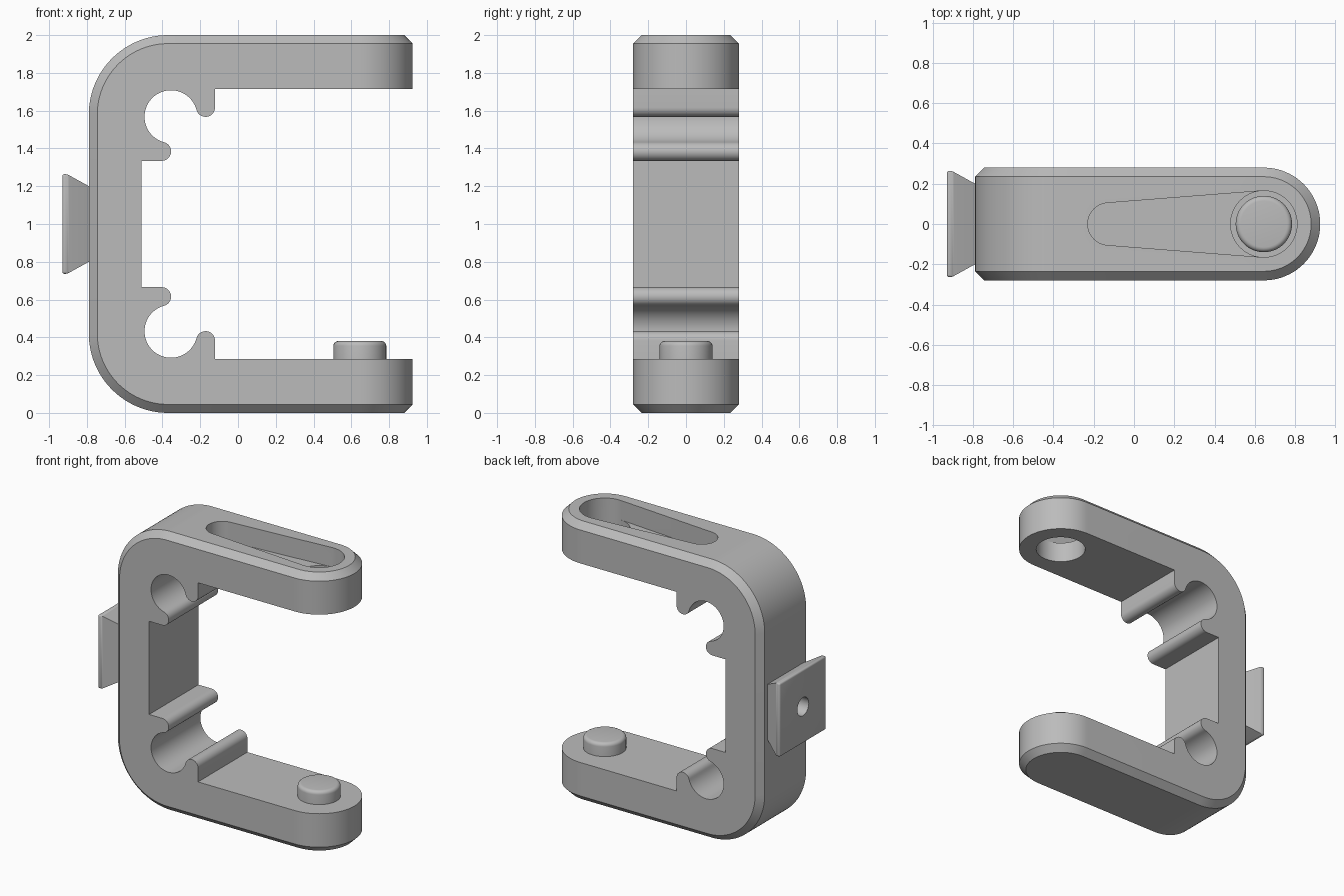
import bpy, bmesh
from math import sin, cos, radians
from mathutils import Vector

cube = bpy.data.objects.get("Cube")
if cube:
    bpy.data.objects.remove(cube, do_unlink=True)

grey = bpy.data.materials.new("plain_grey")
grey.use_nodes = True
colour = (0.5, 0.5, 0.5, 1)
grey.diffuse_color = colour
grey.node_tree.nodes["Principled BSDF"].inputs["Base Color"].default_value = colour


def arc(cx, cy, r, start, end, steps=24):
    """Points along an arc, angles in degrees."""
    angles = [radians(start + (end - start) * i / steps) for i in range(steps + 1)]
    return [(cx + r * cos(a), cy + r * sin(a)) for a in angles]


def make_object(name, bm):
    bmesh.ops.recalc_face_normals(bm, faces=bm.faces)
    mesh = bpy.data.meshes.new(name)
    bm.to_mesh(mesh)
    bm.free()
    mesh.materials.append(grey)
    obj = bpy.data.objects.new(name, mesh)
    bpy.context.collection.objects.link(obj)
    return obj


def hull(name, points):
    """Convex solid around a set of points."""
    bm = bmesh.new()
    for p in points:
        bm.verts.new(p)
    bmesh.ops.remove_doubles(bm, verts=bm.verts, dist=0.0001)
    bmesh.ops.convex_hull(bm, input=bm.verts)
    loose = [v for v in bm.verts if not v.link_faces]
    bmesh.ops.delete(bm, geom=loose, context='VERTS')
    bmesh.ops.dissolve_limit(bm, angle_limit=radians(0.5), verts=bm.verts, edges=bm.edges)
    return make_object(name, bm)


def cut(obj, cutters):
    """Subtract cutters from obj, then remove them."""
    for c in cutters:
        c.hide_render = True
        mod = obj.modifiers.new("cut", 'BOOLEAN')
        mod.operation, mod.solver, mod.object = 'DIFFERENCE', 'EXACT', c
    bpy.context.view_layer.update()
    deps = bpy.context.evaluated_depsgraph_get()
    mesh = bpy.data.meshes.new_from_object(obj.evaluated_get(deps))
    obj.modifiers.clear()
    obj.data = mesh
    for c in cutters:
        bpy.data.objects.remove(c, do_unlink=True)


W, CH, PIN_X = 0.28, 0.045, 0.645   # half width, chamfer, pin centre

# Frame outer shell: rounded corners on the left, rounded arm ends on the right
shell = []
for inset, y in ((0, W - CH), (CH, W)):
    for cz, start in ((0.42, 180), (1.58, 90)):
        for x, z in arc(-0.37, cz, 0.42 - inset, start, start + 90):
            shell += [(x, y, z), (x, -y, z)]
for inset, z in ((0, CH), (CH, 0)):
    for x, y in arc(PIN_X, 0, W - inset, -90, 90, 40):
        shell += [(x, y, z), (x, y, 2 - z)]
frame = hull("clamp_frame", shell)

# Inner opening with a round clip groove and two lips in each corner
gx, gz, gr, lr = -0.355, 0.432, 0.14, 0.05
reach = gr + lr


def lip(angle, start, end):
    a = radians(angle)
    return arc(gx + reach * cos(a), gz + reach * sin(a), lr, start, end, 16)


lower = [(1.2, 0.285), (-0.1215, 0.285)]
lower += lip(-15, 0, 165)
lower += arc(gx, gz, gr, -15, -255, 48)[1:]
lower += lip(105, -75, 90)[1:] + [(-0.51, 0.6655)]
profile = lower + [(x, 2 - z) for x, z in reversed(lower)]
bm = bmesh.new()
face = bm.faces.new([bm.verts.new((x, -0.5, z)) for x, z in profile])
ext = bmesh.ops.extrude_face_region(bm, geom=[face])
moved = [g for g in ext["geom"] if isinstance(g, bmesh.types.BMVert)]
bmesh.ops.translate(bm, verts=moved, vec=Vector((0, 1, 0)))
opening = make_object("opening_cutter", bm)

# Tapered slot in the upper arm with a through hole at its wide end
hole_ring = arc(PIN_X, 0, 0.165, 0, 360, 64)
slot_ring = hole_ring + arc(-0.125, 0, 0.105, 90, 270, 32)
slot = hull("slot_cutter", [(x, y, z) for x, y in slot_ring for z in (1.86, 2.2)])
hole = hull("hole_cutter", [(x, y, z) for x, y in hole_ring for z in (1.5, 2.1)])
cut(frame, [opening, slot, hole])

# Locating pin on the lower arm, with a rounded top edge
pin_points = [(x, y, 0.25) for x, y in arc(PIN_X, 0, 0.14, 0, 360, 64)]
for r, z in arc(0.115, 0.355, 0.025, 0, 90, 5):
    pin_points += [(x, y, z) for x, y in arc(PIN_X, 0, r, 0, 360, 64)]
pin = hull("locating_pin", pin_points)

# Flared mounting plate on the back of the frame, with softened rim
plate = hull("mounting_plate", [(x, sy * h, 1 + sz * h)
                                for x, h in ((-0.76, 0.184), (-0.905, 0.264), (-0.93, 0.264))
                                for sy in (-1, 1) for sz in (-1, 1)])
bm = bmesh.new()
bm.from_mesh(plate.data)
rim = [e for e in bm.edges if all(v.co.x < -0.9 for v in e.verts)]
bmesh.ops.bevel(bm, geom=rim, offset=0.012, segments=3, profile=0.5, affect='EDGES')
bm.to_mesh(plate.data)
bm.free()
bore = hull("bore_cutter", [(x, y, z) for y, z in arc(0, 1, 0.065, 0, 360, 40)
                            for x in (-1.0, -0.8)])
cut(plate, [bore])

# Smooth the curved surfaces, keep the edges crisp
bpy.ops.object.select_all(action='DESELECT')
for obj in (frame, pin, plate):
    obj.select_set(True)
bpy.context.view_layer.objects.active = frame
bpy.ops.object.shade_smooth_by_angle(angle=radians(30))
